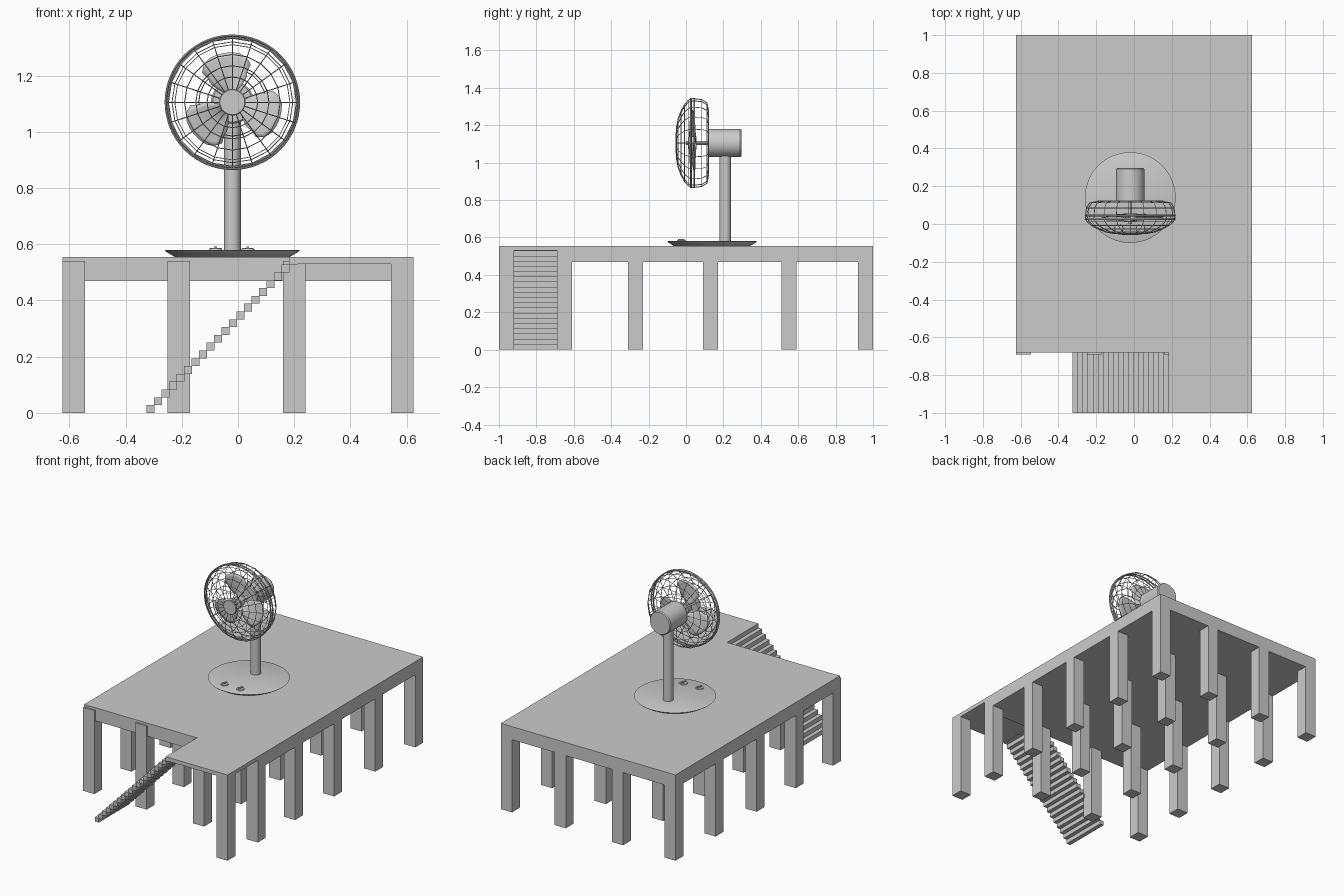
import bpy, bmesh
from math import sin, cos, pi, radians
from mathutils import Matrix

if "Cube" in bpy.data.objects:
    bpy.data.objects.remove(bpy.data.objects["Cube"])

DECK = 0.555
FX, FZ = -0.02, 1.105      # fan head centre


def finish(bm, name, smooth=False):
    bmesh.ops.recalc_face_normals(bm, faces=bm.faces)
    me = bpy.data.meshes.new(name)
    bm.to_mesh(me)
    bm.free()
    ob = bpy.data.objects.new(name, me)
    bpy.context.collection.objects.link(ob)
    if smooth:
        bpy.ops.object.select_all(action='DESELECT')
        ob.select_set(True)
        bpy.context.view_layer.objects.active = ob
        bpy.ops.object.shade_smooth_by_angle(angle=radians(35))
    return ob


def add_box(bm, lo, hi):
    size = [b - a for a, b in zip(lo, hi)]
    mid = [(a + b) / 2 for a, b in zip(lo, hi)]
    bmesh.ops.create_cube(bm, size=1, matrix=Matrix.Translation(mid) @ Matrix.Diagonal((*size, 1)))


def box(name, lo, hi):
    bm = bmesh.new()
    add_box(bm, lo, hi)
    return finish(bm, name)


def lathe(name, profile, centre, axis='Z', n=48, caps=True, smooth=True):
    """Spin (radius, height) points around the Z or Y axis."""
    bm = bmesh.new()
    cx, cy, cz = centre
    rings = []
    for r, h in profile:
        ring = []
        for i in range(n):
            a, b = r * cos(2 * pi * i / n), r * sin(2 * pi * i / n)
            off = (a, b, h) if axis == 'Z' else (a, h, b)
            ring.append(bm.verts.new((cx + off[0], cy + off[1], cz + off[2])))
        rings.append(ring)
    for p, q in zip(rings, rings[1:]):
        for i in range(n):
            bm.faces.new((p[i], p[(i + 1) % n], q[(i + 1) % n], q[i]))
    if caps:
        bm.faces.new(rings[0])
        bm.faces.new(rings[-1])
    return finish(bm, name, smooth)


# Deck and front landing
box("deck", (-0.625, -0.68, 0.47), (0.625, 1.0, DECK))
box("landing", (0.21, -1.0, 0.53), (0.625, -0.68, DECK))

# Posts: 4 x 5 grid plus one under the landing corner
bm = bmesh.new()
for x in (-0.625, -0.25, 0.16, 0.545):
    for y in (-0.69, -0.31, 0.09, 0.51, 0.92):
        add_box(bm, (x, y, 0), (x + 0.08, y + 0.08, 0.54))
add_box(bm, (0.545, -1.0, 0), (0.625, -0.92, 0.54))
finish(bm, "posts")

# Stair treads
bm = bmesh.new()
steps = 20
for i in range(steps):
    x = -0.325 + i * 0.0267
    z = i * DECK / steps
    add_box(bm, (x, -1.0, z), (x + 0.0285, -0.68, z + DECK / steps))
finish(bm, "stair_treads")

# Fan base, control knobs, pole and motor
lathe("fan_base", [(0.205, 0), (0.235, 0.018), (0.24, 0.023), (0.235, 0.025)], (FX, 0.14, DECK), n=64)
for i, kx in enumerate((-0.08, 0.035)):
    lathe(f"knob_{i}", [(0.024, 0), (0.022, 0.006), (0.018, 0.007)], (kx, -0.025, DECK + 0.024), n=24)
    box(f"knob_grip_{i}", (kx - 0.005, -0.043, DECK + 0.03), (kx + 0.005, -0.007, DECK + 0.037))
lathe("pole", [(0.03, 0), (0.03, 0.5)], (FX, 0.21, DECK + 0.02), n=32)
lathe("motor_housing", [(0.07, 0.118), (0.075, 0.123), (0.075, 0.29), (0.07, 0.297)], (FX, 0, FZ), 'Y')

# Blade hub and shaft
lathe("blade_hub", [(0.03, 0.012), (0.035, 0.017), (0.035, 0.055)], (FX, 0, FZ), 'Y', n=32)
lathe("shaft", [(0.01, 0), (0.01, 0.125)], (FX, 0, FZ), 'Y', n=16)

# Three twisted paddle blades
bm = bmesh.new()
NR, NA = 8, 8
for k in range(3):
    mid = radians(100 + 120 * k)
    grid = []
    for i in range(NR + 1):
        t = i / NR
        half = radians(26 + 14 * sin(pi * min(t, 0.75)))
        row = []
        for j in range(NA + 1):
            s = 2 * j / NA - 1
            r = 0.03 + t * (0.148 - 0.028 * s ** 4)
            a = mid + s * half
            y = 0.035 + 0.018 * s * (1 - 0.3 * t)
            row.append(bm.verts.new((FX + r * cos(a), y, FZ + r * sin(a))))
        grid.append(row)
    for i in range(NR):
        for j in range(NA):
            bm.faces.new((grid[i][j], grid[i + 1][j], grid[i + 1][j + 1], grid[i][j + 1]))
blades = finish(bm, "fan_blades", True)
mod = blades.modifiers.new("thickness", 'SOLIDIFY')
mod.thickness = 0.003
mod.offset = 0

# Wire cage: lathed shell turned into wires, with a round rim and front cap
cage = lathe("wire_cage", [(0.045, -0.053), (0.09, -0.05), (0.13, -0.042), (0.17, -0.027),
                           (0.205, -0.008), (0.228, 0.012), (0.237, 0.03), (0.237, 0.045),
                           (0.232, 0.085), (0.215, 0.112), (0.17, 0.121), (0.12, 0.121),
                           (0.075, 0.121)],
             (FX, 0, FZ), 'Y', n=20, caps=False, smooth=False)
wire = cage.modifiers.new("wires", 'WIREFRAME')
wire.thickness = 0.005
wire.use_even_offset = False
for i, (r, y) in enumerate(((0.237, 0.025), (0.237, 0.045))):
    bpy.ops.mesh.primitive_torus_add(major_radius=r, minor_radius=0.004, major_segments=64,
                                     minor_segments=8, location=(FX, y, FZ), rotation=(pi / 2, 0, 0))
    bpy.context.object.name = f"cage_rim_{i}"
    bpy.ops.object.shade_smooth_by_angle()
lathe("cage_front_cap", [(0.044, -0.057), (0.047, -0.054), (0.047, -0.047)], (FX, 0, FZ), 'Y', n=32)
